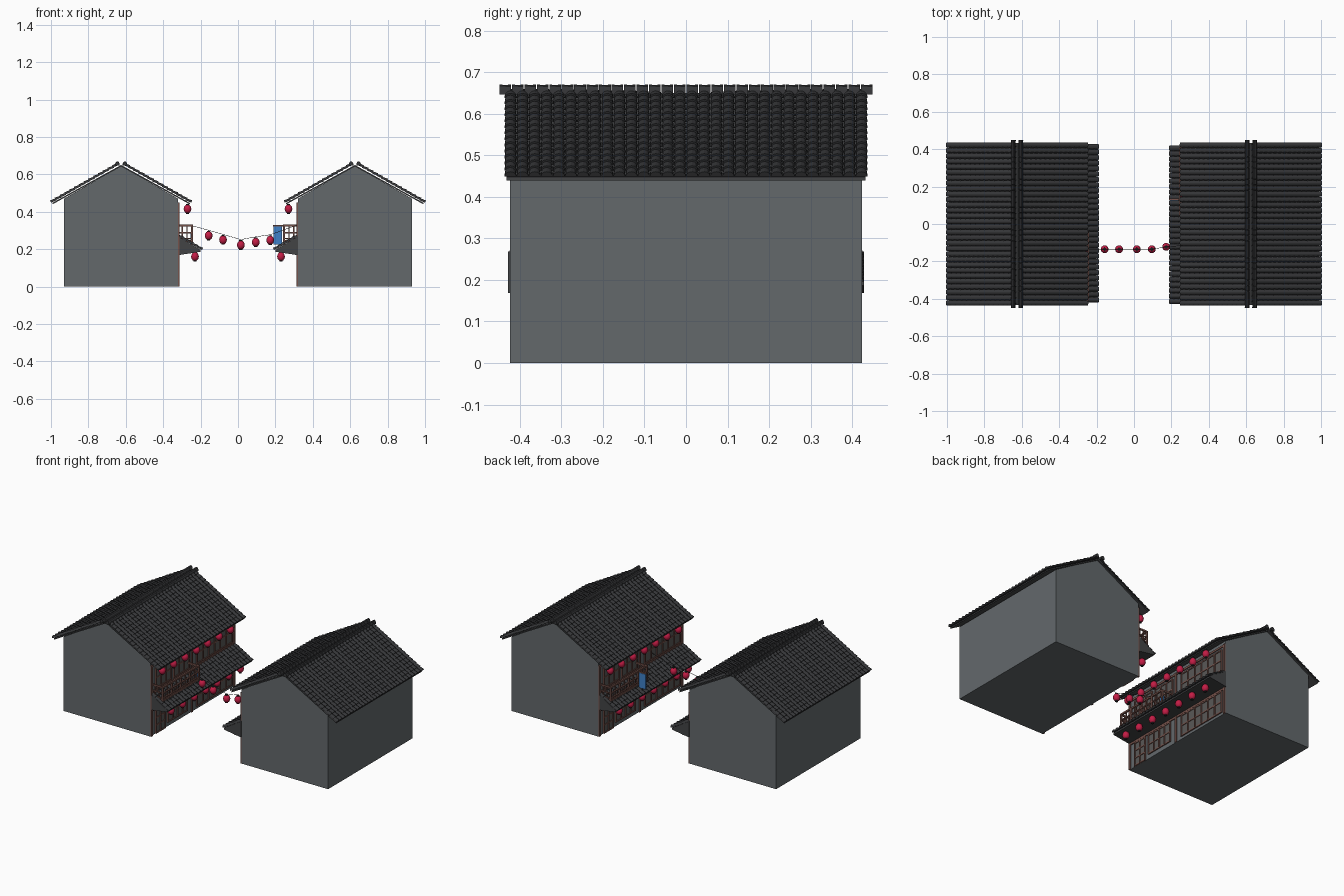
import bpy, bmesh, math
from mathutils import Vector, Matrix

if "Cube" in bpy.data.objects:
    bpy.data.objects.remove(bpy.data.objects["Cube"])

def mat(name, c):
    m = bpy.data.materials.new(name)
    m.diffuse_color = (*c, 1)
    m.use_nodes = True
    m.node_tree.nodes["Principled BSDF"].inputs["Base Color"].default_value = m.diffuse_color
    return m

WALL = mat("grey_plaster", (0.125, 0.14, 0.148))
TILE = mat("charcoal_tile", (0.036, 0.037, 0.040))
UNDER = mat("dark_roof_board", (0.055, 0.057, 0.06))
WOOD = mat("red_brown_wood", (0.18, 0.085, 0.07))
PANE = mat("window_pane", (0.10, 0.098, 0.095))
RED = mat("lantern_red", (0.55, 0.012, 0.06))
DARK = mat("black_trim", (0.02, 0.02, 0.022))
BLUE = mat("sign_blue", (0.05, 0.22, 0.58))

def finish(bm, name, material, pair=True, smooth=False):
    """Make an object; pair=True adds the opposite house's copy, turned half round."""
    bmesh.ops.recalc_face_normals(bm, faces=bm.faces)
    me = bpy.data.meshes.new(name)
    bm.to_mesh(me)
    bm.free()
    me.materials.append(material)
    for p in me.polygons:
        p.use_smooth = smooth
    for side, rot in (("left", 0), ("right", math.pi))[:2 if pair else 1]:
        ob = bpy.data.objects.new(name + ("_" + side if pair else ""), me)
        ob.rotation_euler.z = rot
        bpy.context.collection.objects.link(ob)

def box(bm, x0, x1, y0, y1, z0, z1):
    m = Matrix.Translation(((x0+x1)/2, (y0+y1)/2, (z0+z1)/2)) @ Matrix.Diagonal((x1-x0, y1-y0, z1-z0, 1))
    bmesh.ops.create_cube(bm, size=1, matrix=m)

def prism(bm, pts, y0, y1):
    """Extrude an x-z outline along y."""
    a = [bm.verts.new((x, y0, z)) for x, z in pts]
    b = [bm.verts.new((x, y1, z)) for x, z in pts]
    bm.faces.new(a)
    bm.faces.new(b[::-1])
    n = len(pts)
    for i in range(n):
        bm.faces.new((a[i], a[(i+1) % n], b[(i+1) % n], b[i]))

def barrel(bm, a, b, side, up, r0, r1, h, n=6):
    """One half-round tile from a to b."""
    ends = []
    for p, r in ((a, r0), (b, r1)):
        ends.append([bm.verts.new(p + side*r*math.cos(math.pi*i/n) + up*h*r/r1*math.sin(math.pi*i/n))
                     for i in range(n+1)])
    u, v = ends
    for i in range(n):
        bm.faces.new((u[i], u[i+1], v[i+1], v[i]))
    bm.faces.new(u)
    bm.faces.new(v[::-1])
    bm.faces.new((u[0], v[0], v[n], u[n]))

def tiles(bm, top, eave, rows, y0, y1, cols):
    """Cover a slope with overlapping rows of tiles."""
    t, e = Vector((top[0], 0, top[1])), Vector((eave[0], 0, eave[1]))
    d = (e - t) / rows
    up = Vector((-d.z, 0, d.x)).normalized()
    if up.z < 0:
        up = -up
    w = (y1 - y0) / cols
    for r in range(rows):
        for c in range(cols):
            off = Vector((0, y0 + w*(c+0.5), 0))
            barrel(bm, t + d*r + off, t + d*(r+1.1) + off + up*0.004, Vector((0, 1, 0)), up, w*0.44, w*0.5, 0.013)

RX, RZ, EZ = -0.625, 0.65, 0.447      # ridge and eave
CX, CY0, CY1 = -0.32, -0.42, 0.428    # street wall, canopy ends

# house body
bm = bmesh.new()
prism(bm, [(-0.93, 0), (-0.32, 0), (-0.32, 0.47), (RX, 0.645), (-0.93, 0.47)], -0.423, 0.423)
finish(bm, "house_wall", WALL)

# main roof: boards and tiles on both slopes, double ridge
bm = bmesh.new()
for s in (-1, 1):
    ex = RX + s*0.368
    prism(bm, [(RX, RZ), (ex, EZ), (ex, EZ-0.008), (RX, RZ-0.008)], -0.432, 0.432)
finish(bm, "roof_boards", UNDER)
bm = bmesh.new()
for s in (-1, 1):
    tiles(bm, (RX + s*0.012, RZ), (RX + s*0.37, EZ), 14, -0.437, 0.437, 30)
finish(bm, "roof_tiles", TILE)
bm = bmesh.new()
for s in (-1, 1):
    for i in range(30):
        y = -0.449 + i*0.03
        barrel(bm, Vector((RX + s*0.02, y, 0.646)), Vector((RX + s*0.02, y+0.028, 0.646)),
               Vector((1, 0, 0)), Vector((0, 0, 1)), 0.012, 0.013, 0.024)
finish(bm, "ridge_tiles", TILE)

# canopy above the ground floor
bm = bmesh.new()
prism(bm, [(CX, 0.268), (-0.20, 0.196), (-0.20, 0.186), (CX, 0.168)], CY0, CY1)
finish(bm, "canopy_board", UNDER)
bm = bmesh.new()
tiles(bm, (CX, 0.266), (-0.197, 0.194), 5, CY0, CY1, 29)
finish(bm, "canopy_tiles", TILE)

# street front: posts and beams
bm = bmesh.new()
for y in (-0.415, -0.01, 0.415):
    box(bm, CX-0.004, CX+0.007, y-0.007, y+0.007, 0, 0.45)
for z in (0.162, 0.275, 0.442):
    box(bm, CX-0.004, CX+0.006, -0.42, 0.42, z-0.006, z+0.006)
finish(bm, "front_timber", WOOD)

# windows and doors: (y0, y1, z0, z1, columns, rows)
frames, panes = bmesh.new(), bmesh.new()
for y0, y1, z0, z1, nc, nr in ((-0.37, -0.28, 0.005, 0.15, 2, 3), (-0.25, -0.06, 0.03, 0.15, 4, 2),
                               (0.04, 0.39, 0.02, 0.15, 6, 2), (-0.37, -0.22, 0.29, 0.42, 3, 2),
                               (-0.19, -0.04, 0.29, 0.42, 3, 2), (0.04, 0.39, 0.29, 0.42, 6, 2)):
    box(panes, CX-0.002, CX+0.003, y0, y1, z0, z1)
    for i in range(nc+1):
        y = y0 + (y1-y0)*i/nc
        box(frames, CX-0.002, CX+0.008, y-0.004, y+0.004, z0, z1)
    for i in range(nr+1):
        z = z0 + (z1-z0)*i/nr
        box(frames, CX-0.002, CX+0.007, y0-0.004, y1+0.004, z-0.004, z+0.004)
finish(frames, "window_frames", WOOD)
finish(panes, "window_panes", PANE)

# balcony floor and railing
bm = bmesh.new()
B0, B1, BX = -0.405, -0.045, -0.245
box(bm, CX, BX+0.004, B0, B1, 0.236, 0.248)
for z, h in ((0.326, 0.005), (0.288, 0.003), (0.256, 0.003)):
    box(bm, BX-0.005, BX+0.005, B0-0.004, B1+0.004, z-h, z+h)
    for y in (B0, B1):
        box(bm, CX, BX, y-0.004, y+0.004, z-h, z+h)
for i in range(17):
    y = B0 + (B1-B0)*i/16
    r = 0.005 if i % 4 == 0 else 0.0025
    box(bm, BX-r, BX+r, y-r, y+r, 0.22 if i % 4 == 0 else 0.24, 0.325 if i % 2 == 0 else 0.288)
for y in (B0, B1):
    for x in (-0.298, -0.272):
        box(bm, x-0.003, x+0.003, y-0.003, y+0.003, 0.24, 0.325)
finish(bm, "balcony", WOOD)

# lanterns with dark caps and cords
def lanterns(name, spots, pair, cord):
    body, trim = bmesh.new(), bmesh.new()
    for x, y, z in spots:
        bmesh.ops.create_uvsphere(body, u_segments=14, v_segments=10, radius=1,
                                  matrix=Matrix.Translation((x, y, z)) @ Matrix.Diagonal((0.021, 0.021, 0.024, 1)))
        for s in (-1, 1):
            bmesh.ops.create_cone(trim, cap_ends=True, segments=10, radius1=0.009, radius2=0.009, depth=0.005,
                                  matrix=Matrix.Translation((x, y, z + s*0.0235)))
        box(trim, x-0.001, x+0.001, y-0.001, y+0.001, z+0.02, z+cord)
    finish(body, name, RED, pair, True)
    finish(trim, name + "_caps", DARK, pair)

lanterns("eave_lanterns", [(-0.27, -0.375+0.114*i, 0.415) for i in range(7)], True, 0.035)
lanterns("canopy_lanterns", [(-0.23, -0.345+0.116*i, 0.16) for i in range(7)], True, 0.03)
line = [(-0.157, -0.135, 0.272), (-0.08, -0.135, 0.25), (0.015, -0.135, 0.222),
        (0.095, -0.135, 0.237), (0.172, -0.122, 0.248)]
lanterns("street_lanterns", line, False, 0.03)

# cord across the street
bm = bmesh.new()
path = [Vector((-0.245, -0.135, 0.325))] + [Vector(p) + Vector((0, 0, 0.029)) for p in line] + [Vector((0.32, -0.11, 0.33))]
for a, b in zip(path, path[1:]):
    d = b - a
    bmesh.ops.create_cone(bm, cap_ends=True, segments=5, radius1=0.0013, radius2=0.0013, depth=d.length,
                          matrix=Matrix.Translation((a+b)/2) @ d.to_track_quat('Z', 'Y').to_matrix().to_4x4())
finish(bm, "street_cord", DARK, False)

# blue hanging sign with bracket, and a small flat sign opposite
bm = bmesh.new()
box(bm, 0.19, 0.235, 0.125, 0.137, 0.225, 0.32)
finish(bm, "hanging_sign", BLUE, False)
bm = bmesh.new()
box(bm, 0.188, 0.25, 0.127, 0.135, 0.32, 0.328)
finish(bm, "sign_bracket", WOOD, False)
bm = bmesh.new()
box(bm, -0.254, -0.246, -0.065, -0.035, 0.215, 0.285)
finish(bm, "flat_sign", BLUE, False)
